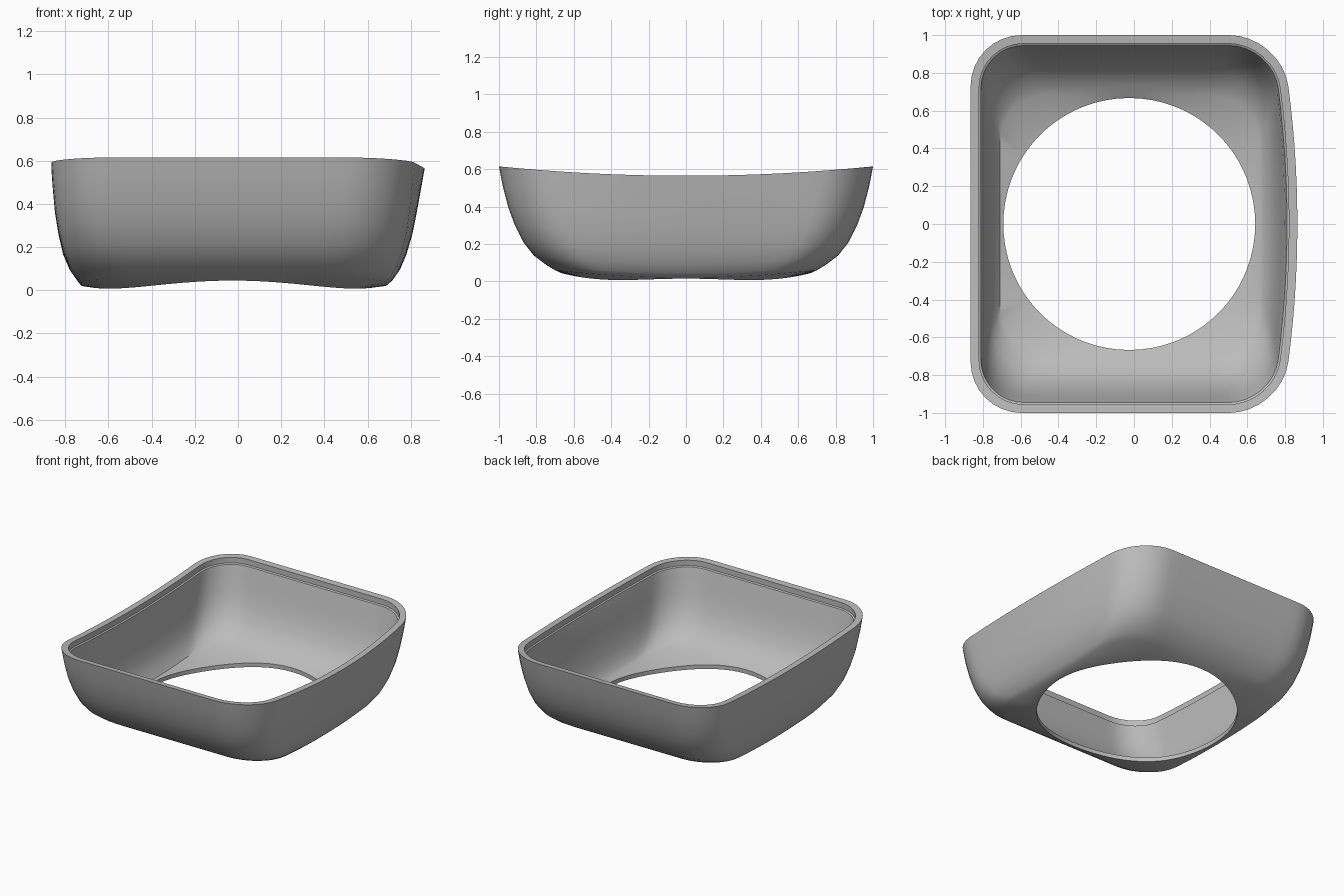
import bpy, bmesh, math

cube = bpy.data.objects.get("Cube")
if cube:
    bpy.data.objects.remove(cube)

grey = bpy.data.materials.new("plain grey")
grey.use_nodes = True
colour = (0.5, 0.5, 0.5, 1)
grey.diffuse_color = colour
grey.node_tree.nodes["Principled BSDF"].inputs["Base Color"].default_value = colour

CORNER_STEPS, SIDE_STEPS = 8, 14


def outline(a, b, r):
    """Rounded rectangle, counter-clockwise, evenly split sides and corners."""
    pts = []
    corners = [(1, 1), (-1, 1), (-1, -1), (1, -1)]
    for i, (sx, sy) in enumerate(corners):
        arc = []
        for k in range(CORNER_STEPS + 1):
            t = math.pi / 2 * (i + k / CORNER_STEPS)
            arc.append((sx * (a - r) + r * math.cos(t), sy * (b - r) + r * math.sin(t)))
        pts += arc
        nx, ny = corners[(i + 1) % 4]
        t = math.pi / 2 * (i + 1)
        end = (nx * (a - r) + r * math.cos(t), ny * (b - r) + r * math.sin(t))
        for k in range(1, SIDE_STEPS):
            f = k / SIDE_STEPS
            pts.append(tuple(p + (q - p) * f for p, q in zip(arc[-1], end)))
    return pts


def wall_ring(a, b, z_side, z_end, shift, bulge, inset=0, lift=0):
    """One level of the wall: ends sit higher than sides, left side bows out."""
    ring = []
    for x, y in outline(a - inset, b - inset, 0.27 - inset * 0.8):
        z = z_side + (z_end - z_side) * (y / b) ** 2 + lift
        if x > 0:
            x -= bulge * y * y * min(1, x / 0.5)
        ring.append((x + shift, y, z))
    return ring


def hole_ring(lift=0):
    """Oval opening that follows the curved floor."""
    ring = []
    for x, y in outline(0.7, 0.72, 0.25):
        t = math.atan2(y / 0.72, x / 0.7)
        c, s = math.cos(t), math.sin(t)
        ring.append((-0.025 + 0.667 * c, 0.667 * s, 0.045 * s ** 4 + 0.015 * c ** 8 + lift))
    return ring


# Wall levels: half width, half length, side height, end height, shift, bow
levels = [
    (0.865, 1.0, 0.565, 0.615, 0, 0.09),
    (0.853, 0.98, 0.47, 0.51, -0.005, 0.08),
    (0.838, 0.95, 0.36, 0.395, -0.01, 0.07),
    (0.82, 0.915, 0.26, 0.30, -0.012, 0.06),
    (0.795, 0.87, 0.165, 0.21, -0.015, 0.05),
    (0.765, 0.815, 0.095, 0.14, -0.015, 0.04),
    (0.73, 0.75, 0.045, 0.09, -0.015, 0.03),
    (0.705, 0.70, 0.02, 0.06, -0.02, 0.02),
]

# Outer skin from the opening up, then rim, step and inner skin back down
rings = [hole_ring()]
rings += [wall_ring(*lv) for lv in reversed(levels)]
rim = levels[0]
rings.append(wall_ring(*rim, inset=0.045))
rings.append(wall_ring(*rim, inset=0.045, lift=-0.04))
rings.append(wall_ring(*rim, inset=0.055, lift=-0.045))
for i, lv in enumerate(levels[1:]):
    f = i / (len(levels) - 2)
    rings.append(wall_ring(*lv, inset=0.05 - 0.035 * f, lift=0.03 * f))
rings.append(hole_ring(0.03))

bm = bmesh.new()
loops = [[bm.verts.new(p) for p in ring] for ring in rings]
n = len(loops[0])
for low, high in zip(loops, loops[1:] + loops[:1]):
    for i in range(n):
        j = (i + 1) % n
        bm.faces.new((low[i], low[j], high[j], high[i]))
bmesh.ops.recalc_face_normals(bm, faces=bm.faces)

mesh = bpy.data.meshes.new("open_shell")
bm.to_mesh(mesh)
bm.free()
mesh.materials.append(grey)
shell = bpy.data.objects.new("open_shell", mesh)
bpy.context.collection.objects.link(shell)
bpy.context.view_layer.objects.active = shell
shell.select_set(True)
bpy.ops.object.shade_smooth_by_angle(angle=math.radians(35))
